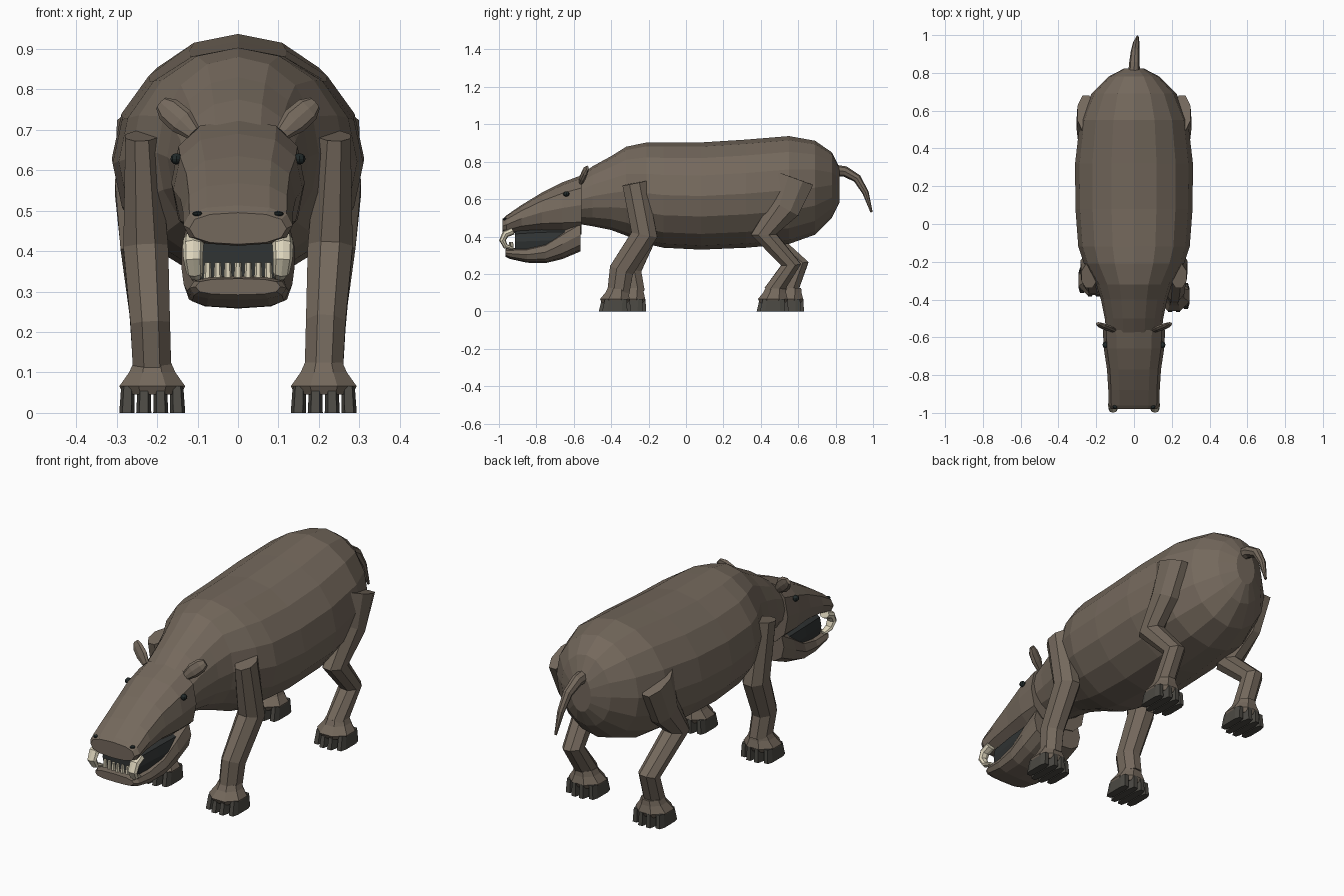
import bpy, bmesh
from math import sin, cos, tau, copysign
from mathutils import Vector


def material(name, rgb):
    m = bpy.data.materials.new(name)
    m.diffuse_color = (*rgb, 1)
    return m


HIDE = material("hide", (0.175, 0.14, 0.108))
HOOF = material("hoof", (0.07, 0.066, 0.056))
IVORY = material("ivory", (0.72, 0.66, 0.5))
EYE = material("eye", (0.015, 0.022, 0.022))
MOUTH = material("mouth", (0.03, 0.034, 0.034))
X, Y, Z = Vector((1, 0, 0)), Vector((0, 1, 0)), Vector((0, 0, 1))


def finish(name, bm, mat):
    bmesh.ops.recalc_face_normals(bm, faces=bm.faces)
    me = bpy.data.meshes.new(name)
    bm.to_mesh(me)
    bm.free()
    me.materials.append(mat)
    ob = bpy.data.objects.new(name, me)
    bpy.context.collection.objects.link(ob)
    return ob


def loft(name, rings, n, mat, ref=X, along=None, power=1.0, turn=0.0):
    """Skin rings (x, y, z, radius along ref, radius across) into a capped tube."""
    bm = bmesh.new()
    pts = [Vector(r[:3]) for r in rings]
    loops = []
    for i, r in enumerate(rings):
        t = along
        if t is None:
            t = Vector()
            if i > 0:
                t += (pts[i] - pts[i - 1]).normalized()
            if i < len(pts) - 1:
                t += (pts[i + 1] - pts[i]).normalized()
            t.normalize()
        u = (ref - t * ref.dot(t)).normalized()
        v = t.cross(u)
        loop = []
        for k in range(n):
            a = tau * (k + turn) / n
            c, s = cos(a), sin(a)
            c = copysign(abs(c) ** power, c)
            s = copysign(abs(s) ** power, s)
            loop.append(bm.verts.new(pts[i] + u * r[3] * c + v * r[4] * s))
        loops.append(loop)
    for a, b in zip(loops, loops[1:]):
        for k in range(n):
            j = (k + 1) % n
            bm.faces.new((a[k], a[j], b[j], b[k]))
    bm.faces.new(loops[0])
    bm.faces.new(loops[-1])
    return finish(name, bm, mat)


def profile(rows):
    """Turn (y, top, bottom, half width) rows into upright rings."""
    return [(0, y, (t + b) / 2, w, (t - b) / 2) for y, t, b, w in rows]


def ball(name, loc, size, mat):
    bm = bmesh.new()
    bmesh.ops.create_uvsphere(bm, u_segments=8, v_segments=6, radius=1)
    bmesh.ops.scale(bm, vec=size, verts=bm.verts)
    bmesh.ops.translate(bm, vec=loc, verts=bm.verts)
    finish(name, bm, mat)


# Barrel body with neck and rounded rump
loft("body", profile([
    (-0.59, 0.71, 0.47, 0.145), (-0.50, 0.775, 0.455, 0.155),
    (-0.40, 0.83, 0.435, 0.175), (-0.32, 0.88, 0.405, 0.2),
    (-0.21, 0.903, 0.36, 0.265), (-0.12, 0.903, 0.34, 0.295),
    (0.08, 0.903, 0.33, 0.31), (0.32, 0.918, 0.34, 0.312),
    (0.55, 0.937, 0.36, 0.285), (0.69, 0.912, 0.41, 0.225),
    (0.78, 0.85, 0.5, 0.135), (0.822, 0.765, 0.585, 0.055)]),
    16, HIDE, along=Y)

# Head, lower jaw and dark mouth lining
loft("head", profile([
    (-0.56, 0.727, 0.41, 0.165), (-0.66, 0.69, 0.415, 0.16),
    (-0.77, 0.635, 0.425, 0.143), (-0.88, 0.568, 0.425, 0.136),
    (-0.96, 0.513, 0.413, 0.135), (-0.98, 0.495, 0.417, 0.12)]),
    12, HIDE, along=Y, power=0.8)
loft("lower_jaw", profile([
    (-0.565, 0.5, 0.32, 0.14), (-0.66, 0.44, 0.28, 0.14),
    (-0.75, 0.375, 0.258, 0.134), (-0.85, 0.345, 0.26, 0.126),
    (-0.94, 0.337, 0.28, 0.12), (-0.965, 0.332, 0.292, 0.105)]),
    12, HIDE, along=Y, power=0.7)
loft("mouth_lining", profile([
    (-0.62, 0.45, 0.31, 0.125), (-0.78, 0.445, 0.31, 0.115),
    (-0.915, 0.435, 0.31, 0.1)]), 12, MOUTH, along=Y, power=0.6)

# Row of small lower teeth
for i in range(7):
    x = (i - 3) * 0.025
    y = -0.94 + abs(i - 3) * 0.003
    loft(f"tooth_{i + 1}", [(x, y, 0.32, 0.011, 0.011), (x, y, 0.372, 0.008, 0.008)],
         6, IVORY)

# Curled tail
loft("tail", [(0, 0.78, 0.755, 0.032, 0.032), (0.002, 0.85, 0.748, 0.028, 0.028),
              (0.006, 0.915, 0.71, 0.023, 0.023), (0.012, 0.96, 0.635, 0.017, 0.017),
              (0.019, 0.992, 0.53, 0.006, 0.006)], 8, HIDE)

# Joint positions for the +x legs: x, y, z, half width, half depth
FRONT = [(0.238, -0.276, 0.685, 0.044, 0.07), (0.228, -0.222, 0.41, 0.06, 0.076),
         (0.217, -0.345, 0.22, 0.053, 0.07), (0.212, -0.362, 0.10, 0.051, 0.064)]
HIND = [(0.255, 0.587, 0.71, 0.048, 0.107), (0.253, 0.53, 0.553, 0.055, 0.087),
        (0.24, 0.415, 0.413, 0.055, 0.073), (0.222, 0.562, 0.25, 0.05, 0.057),
        (0.212, 0.462, 0.10, 0.05, 0.053)]


def leg(name, joints, side, stride, foot_y):
    # Lower joints move with the stride, upper joints stay put
    rings = []
    for i, (x, y, z, w, d) in enumerate(joints):
        left = len(joints) - 1 - i
        share = {0: 1.0, 1: 0.5}.get(left, 0.0)
        rings.append((side * x, y + stride * share, z, w, d))
    loft(name, rings, 8, HIDE, turn=0.5)
    cx, cy = side * 0.212, foot_y + stride
    # Flared foot over four hooves
    loft(name + "_foot", [(cx, cy + 0.015, 0.125, 0.05, 0.058), (cx, cy + 0.01, 0.1, 0.062, 0.066),
                          (cx, cy, 0.066, 0.088, 0.086), (cx, cy, 0.045, 0.076, 0.074)],
         8, HIDE, along=Z, turn=0.5)
    for k in range(4):
        off = (k - 1.5) * 0.042
        inner = k in (1, 2)
        front = cy - (0.09 if inner else 0.072)
        back = cy + (0.088 if inner else 0.07)
        my, d = (front + back) / 2, (back - front) / 2
        loft(f"{name}_hoof_{k + 1}",
             [(cx + off, my, 0, 0.0195, d), (cx + off * 0.96, my + 0.006, 0.066, 0.017, d - 0.01)],
             8, HOOF, along=Z, power=0.6, turn=0.5)


for side, label in ((1, "right"), (-1, "left")):
    stride = 0 if side > 0 else 0.083
    leg(label + "_front_leg", FRONT, side, stride, -0.38)
    leg(label + "_hind_leg", HIND, side, stride, 0.464)

    # Ears, eyes and nostrils
    loft(label + "_ear", [(side * 0.11, -0.562, 0.692, 0.012, 0.02),
                          (side * 0.14, -0.55, 0.722, 0.016, 0.034),
                          (side * 0.172, -0.537, 0.75, 0.014, 0.032),
                          (side * 0.19, -0.527, 0.766, 0.008, 0.018)], 8, HIDE, ref=Y)
    ball(label + "_eye", (side * 0.152, -0.64, 0.628), (0.015, 0.017, 0.014), EYE)
    ball(label + "_nostril", (side * 0.1, -0.965, 0.492), (0.013, 0.014, 0.007), EYE)

    # Curved tusks
    loft(label + "_tusk", [(side * 0.109, -0.925, 0.43, 0.026, 0.02),
                           (side * 0.111, -0.965, 0.413, 0.026, 0.02),
                           (side * 0.111, -0.981, 0.38, 0.024, 0.018),
                           (side * 0.107, -0.965, 0.348, 0.021, 0.014),
                           (side * 0.103, -0.925, 0.335, 0.014, 0.008)], 8, IVORY)
